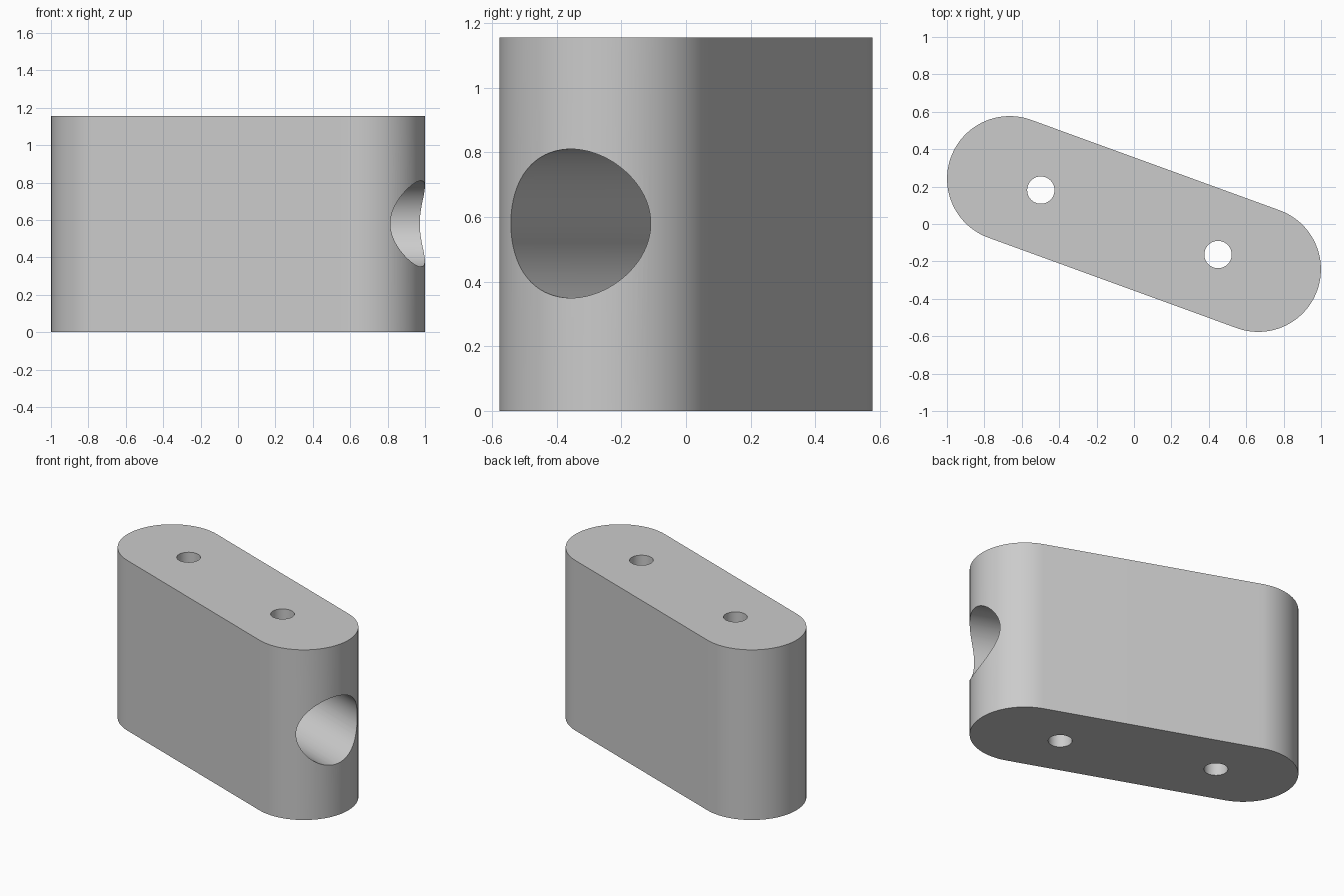
import bpy, bmesh, math
from mathutils import Matrix

if "Cube" in bpy.data.objects:
    bpy.data.objects.remove(bpy.data.objects["Cube"], do_unlink=True)

HEIGHT = 1.155
END_RADIUS = 0.335
HALF_SPAN = 0.707          # centre of block to centre of each rounded end
TURN = Matrix.Rotation(math.radians(-20), 4, "Z")

grey = bpy.data.materials.new("plain grey")
grey.use_nodes = True
grey.diffuse_color = (0.6, 0.6, 0.6, 1)
grey.node_tree.nodes["Principled BSDF"].inputs["Base Color"].default_value = (0.6, 0.6, 0.6, 1)


def finish(bm, name):
    bmesh.ops.recalc_face_normals(bm, faces=bm.faces)
    bm.transform(TURN)
    mesh = bpy.data.meshes.new(name)
    bm.to_mesh(mesh)
    bm.free()
    mesh.materials.append(grey)
    obj = bpy.data.objects.new(name, mesh)
    bpy.context.collection.objects.link(obj)
    return obj


def cylinder(name, radius, length, matrix, segments=96):
    bm = bmesh.new()
    bmesh.ops.create_cone(bm, cap_ends=True, segments=segments, radius1=radius,
                          radius2=radius, depth=length, matrix=matrix)
    return finish(bm, name)


# Block: a round-ended outline pulled up to full height
bm = bmesh.new()
steps = 64
outline = []
for side in (1, -1):
    for i in range(steps + 1):
        a = -math.pi / 2 + math.pi * i / steps
        outline.append(bm.verts.new((side * (HALF_SPAN + END_RADIUS * math.cos(a)),
                                     side * END_RADIUS * math.sin(a), 0)))
base = bm.faces.new(outline)
top = bmesh.ops.extrude_face_region(bm, geom=[base])["geom"]
bmesh.ops.translate(bm, vec=(0, 0, HEIGHT),
                    verts=[v for v in top if isinstance(v, bmesh.types.BMVert)])
block = finish(bm, "block")

# Two upright screw holes and one blind bore along the block
cutters = [cylinder("screw_hole_cutter", 0.073, 2 * HEIGHT,
                    Matrix.Translation((s, 0, HEIGHT / 2)), 64)
           for s in (-0.53, 0.478)]
bore_end, bore_mouth = -0.7, 1.3
cutters.append(cylinder("bore_cutter", 0.23, bore_mouth - bore_end,
                        Matrix.Translation(((bore_end + bore_mouth) / 2, 0, 0.58))
                        @ Matrix.Rotation(math.pi / 2, 4, "Y")))

for cutter in cutters:
    cutter.hide_render = True
    mod = block.modifiers.new(cutter.name, "BOOLEAN")
    mod.operation = "DIFFERENCE"
    mod.solver = "EXACT"
    mod.object = cutter

# Bake the cuts and discard the cutters
bpy.context.view_layer.update()
graph = bpy.context.evaluated_depsgraph_get()
cut_mesh = bpy.data.meshes.new_from_object(block.evaluated_get(graph))
block.modifiers.clear()
block.data = cut_mesh
for cutter in cutters:
    bpy.data.objects.remove(cutter, do_unlink=True)

bpy.ops.object.select_all(action="DESELECT")
block.select_set(True)
bpy.context.view_layer.objects.active = block
bpy.ops.object.shade_smooth_by_angle(angle=math.radians(30))
